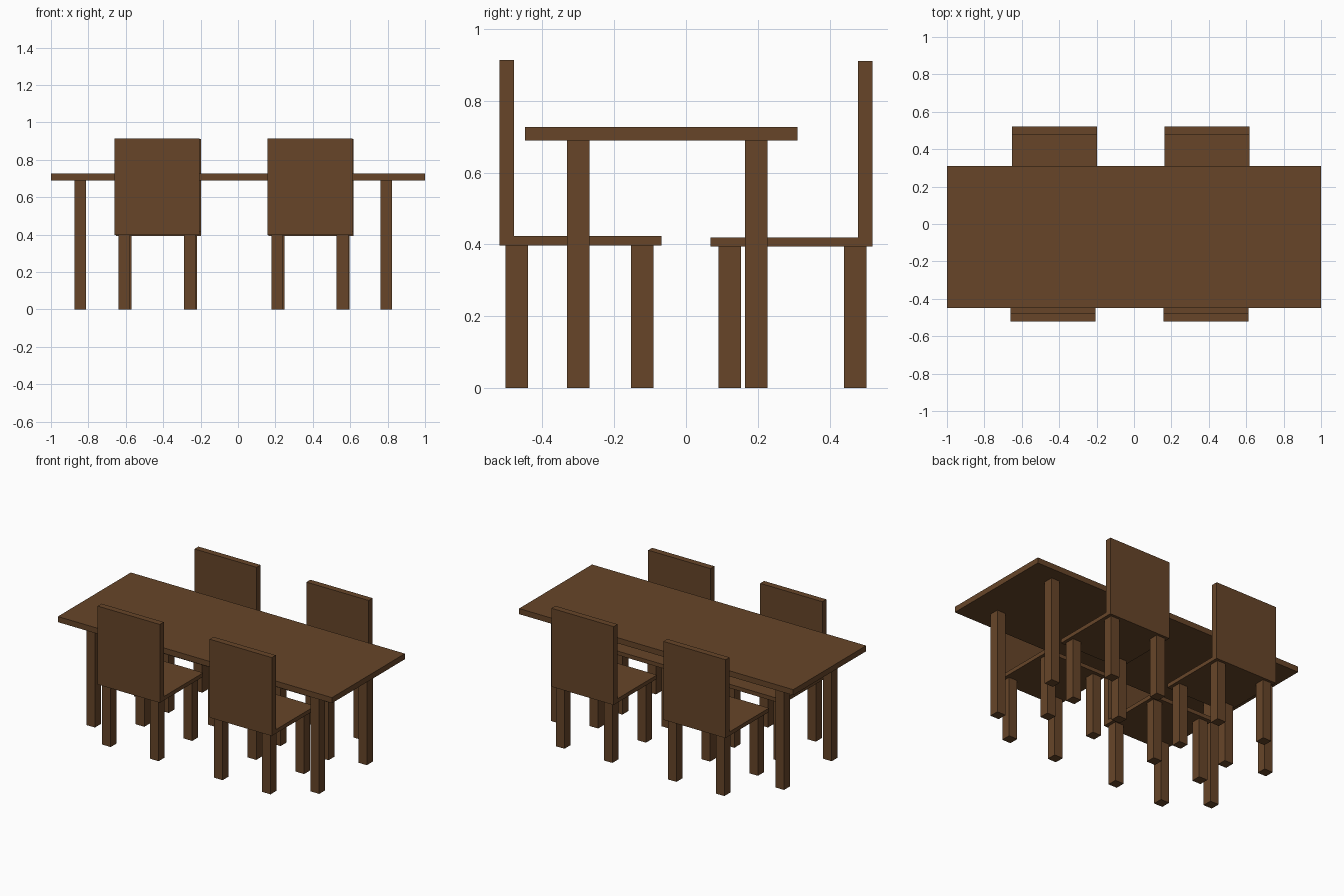
import bpy

if "Cube" in bpy.data.objects:
    bpy.data.objects.remove(bpy.data.objects["Cube"])

wood = bpy.data.materials.new("dark_wood")
wood.diffuse_color = (0.135, 0.06, 0.022, 1)
wood.use_nodes = True
wood.node_tree.nodes["Principled BSDF"].inputs["Base Color"].default_value = wood.diffuse_color


def box(name, x, y, z):
    """Box spanning the given (low, high) range on each axis."""
    spans = [sorted(s) for s in (x, y, z)]
    bpy.ops.mesh.primitive_cube_add(size=1, location=[(a + b) / 2 for a, b in spans])
    ob = bpy.context.object
    ob.name = name
    ob.scale = [b - a for a, b in spans]
    bpy.ops.object.transform_apply(location=False, rotation=False, scale=True)
    ob.data.materials.append(wood)


LEG = 0.0625

# Table: top and four legs
TOP_LOW, TOP_HIGH = 0.69, 0.727
box("table_top", (-1, 1), (-0.449, 0.311), (TOP_LOW, TOP_HIGH))
for side, x in (("left", -0.875), ("right", 0.762)):
    for end, y in (("front", -0.331), ("back", 0.165)):
        box(f"table_{end}_{side}_leg", (x, x + LEG), (y, y + LEG), (0, TOP_LOW))


def chair(name, x, facing, seat_low):
    """Chair with its left edge at x; facing is +1 for the front row, -1 for the back row."""
    width, depth, thick = 0.454, 0.452, 0.041

    def ys(a, b):  # distances from the outer face of the backrest
        return facing * (a - 0.52), facing * (b - 0.52)

    # Backrest covers the rear edge of the seat
    box(f"{name}_backrest", (x, x + width), ys(0, thick), (seat_low, seat_low + 0.517))
    box(f"{name}_seat", (x, x + width), ys(thick, depth), (seat_low, seat_low + 0.026))
    for side, lx in (("left", x + 0.021), ("right", x + width - 0.021 - LEG)):
        for end, d in (("rear", 0.017), ("fore", 0.367)):
            box(f"{name}_{end}_{side}_leg", (lx, lx + LEG), ys(d, d + LEG), (0, seat_low))


# Two chairs on each long side
chair("front_left_chair", -0.66, 1, 0.397)
chair("front_right_chair", 0.157, 1, 0.397)
chair("back_left_chair", -0.653, -1, 0.394)
chair("back_right_chair", 0.164, -1, 0.394)
